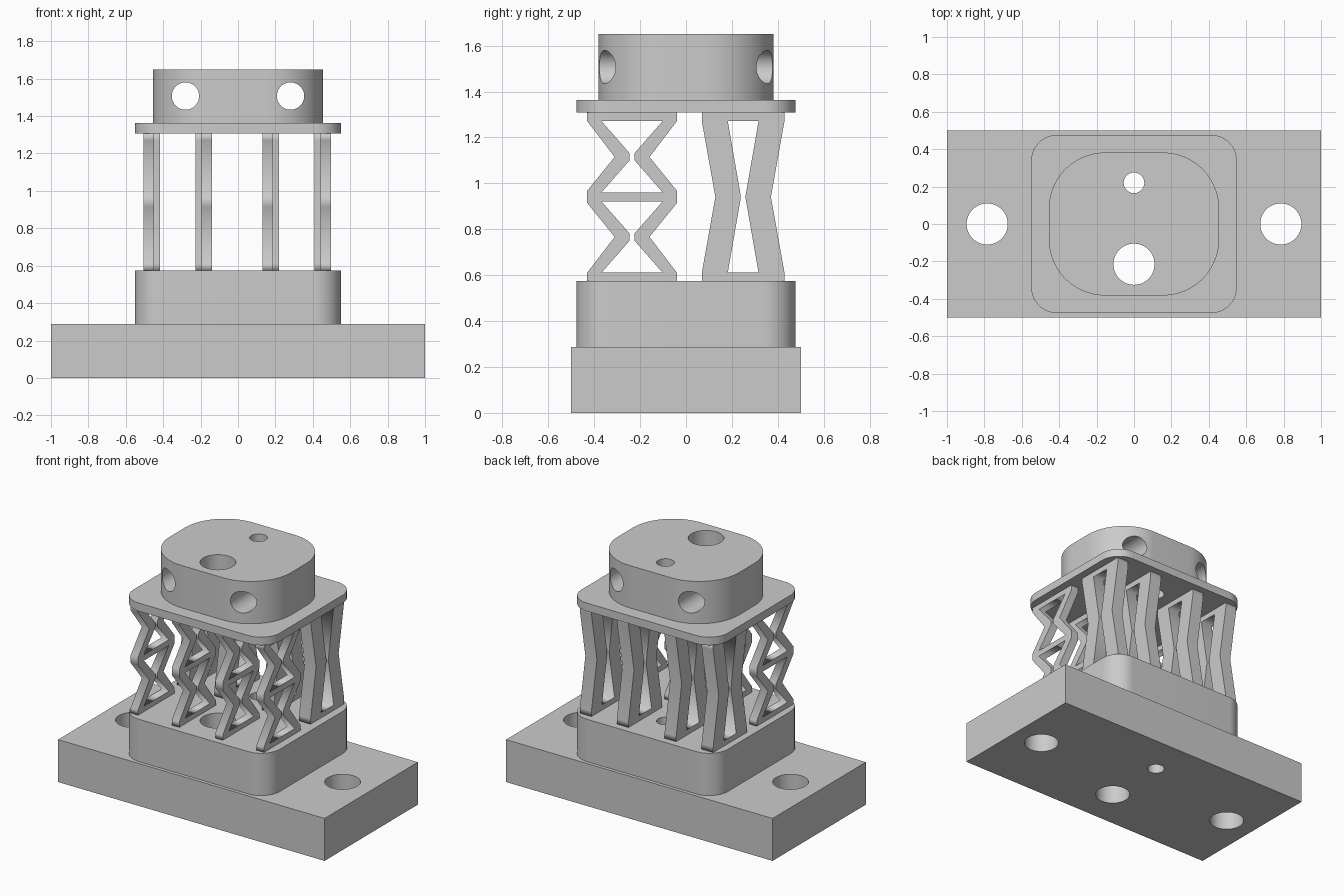
import bpy, bmesh, math

cube = bpy.data.objects.get("Cube")
if cube:
    bpy.data.objects.remove(cube, do_unlink=True)

grey = bpy.data.materials.new("plain grey")
grey.use_nodes = True
grey.diffuse_color = (0.6, 0.6, 0.6, 1)
grey.node_tree.nodes["Principled BSDF"].inputs["Base Color"].default_value = (0.6, 0.6, 0.6, 1)


def bake(obj):
    """Evaluated mesh of an object, welded and with outward normals."""
    bpy.context.view_layer.update()
    graph = bpy.context.evaluated_depsgraph_get()
    mesh = bpy.data.meshes.new_from_object(obj.evaluated_get(graph))
    bm = bmesh.new()
    bm.from_mesh(mesh)
    bmesh.ops.remove_doubles(bm, verts=bm.verts, dist=1e-4)
    bmesh.ops.recalc_face_normals(bm, faces=bm.faces)
    bm.to_mesh(mesh)
    bm.free()
    return mesh


def extrude(name, loops, depth):
    """Fill an outline with holes and extrude it, centred on local z."""
    curve = bpy.data.curves.new(name, "CURVE")
    curve.dimensions = "2D"
    curve.fill_mode = "BOTH"
    curve.extrude = depth / 2
    for loop in loops:
        spline = curve.splines.new("POLY")
        spline.points.add(len(loop) - 1)
        for point, (u, v) in zip(spline.points, loop):
            point.co = (u, v, 0, 1)
        spline.use_cyclic_u = True
    temp = bpy.data.objects.new(name + "_profile", curve)
    bpy.context.collection.objects.link(temp)
    mesh = bake(temp)
    bpy.data.objects.remove(temp, do_unlink=True)
    mesh.name = name
    mesh.materials.clear()
    mesh.materials.append(grey)
    return mesh


def place(name, mesh, location, rotation=(0, 0, 0)):
    obj = bpy.data.objects.new(name, mesh)
    obj.location = location
    obj.rotation_euler = rotation
    bpy.context.collection.objects.link(obj)
    return obj


def circle(x, y, r, n=64):
    return [(x + r * math.cos(math.tau * i / n), y + r * math.sin(math.tau * i / n))
            for i in range(n)]


def rounded_rect(hx, hy, r, n=20):
    points = []
    for quarter, (sx, sy) in enumerate([(1, 1), (-1, 1), (-1, -1), (1, -1)]):
        for i in range(n + 1):
            a = (quarter + i / n) * math.pi / 2
            points.append((sx * (hx - r) + r * math.cos(a), sy * (hy - r) + r * math.sin(a)))
    return points


def mirrored(side):
    """Close a right-hand profile with its mirror image."""
    return side + [(-u, v) for u, v in reversed(side)]


def smooth(obj):
    bpy.ops.object.select_all(action="DESELECT")
    obj.select_set(True)
    bpy.context.view_layer.objects.active = obj
    bpy.ops.object.shade_smooth_by_angle(angle=math.radians(30))


def slab(name, outline, holes, z0, z1):
    return place(name, extrude(name, [outline] + holes, z1 - z0), (0, 0, (z0 + z1) / 2))


# Stacked blocks, all pierced by two vertical bores
bores = [circle(0, -0.215, 0.11), circle(0, 0.22, 0.055)]
mounts = [circle(s * 0.785, 0, 0.11) for s in (-1, 1)]
base = slab("base", [(-1, -0.5), (1, -0.5), (1, 0.5), (-1, 0.5)], bores + mounts, 0, 0.288)
block = slab("lower_block", rounded_rect(0.55, 0.477, 0.14), bores, 0.288, 0.575)
plate = slab("upper_plate", rounded_rect(0.55, 0.477, 0.14), bores, 1.308, 1.363)
head = slab("head", rounded_rect(0.455, 0.382, 0.3), bores, 1.363, 1.65)

# Cross bores through the head, front to back
for s in (-1, 1):
    cutter = place("cross_bore", extrude("cross_bore", [circle(0, 0, 0.073)], 2),
                   (s * 0.281, 0, 1.507), (math.pi / 2, 0, 0))
    cutter.hide_render = True
    cut = head.modifiers.new("cross_bore", "BOOLEAN")
    cut.operation = "DIFFERENCE"
    cut.solver = "EXACT"
    cut.object = cutter
    head.data = bake(head)
    head.modifiers.clear()
    bpy.data.objects.remove(cutter, do_unlink=True)

for obj in (base, block, plate, head):
    smooth(obj)

# Front springs: two stacked hourglass cells with a middle bar
upright = (math.pi / 2, 0, math.pi / 2)
low, high = 0.573, 1.31
zigzag = mirrored([(0.196, low), (0.196, 0.61), (0.076, 0.767), (0.196, 0.915),
                   (0.196, 0.967), (0.076, 1.115), (0.196, 1.272), (0.196, high)])


def hourglass(wide, z0, z1, flat):
    mid = (z0 + z1) / 2
    return mirrored([(wide, z0), (0.011, mid - flat), (0.011, mid + flat), (wide, z1)])


cells = [hourglass(0.133, 0.611, 0.921, 0.016), hourglass(0.133, 0.961, 1.271, 0.016)]
front_mesh = extrude("front_spring", [zigzag] + cells, 0.056)
for i, x in enumerate((-0.476, -0.167, 0.16, 0.469)):
    place(f"front_spring_{i + 1}", front_mesh, (x, -0.235, 0), upright)

# Back springs: one tall, thick-walled hourglass
waist = mirrored([(0.18, low), (0.18, 0.611), (0.121, 0.941), (0.18, 1.271), (0.18, high)])
back_mesh = extrude("back_spring", [waist, hourglass(0.067, 0.611, 1.271, 0.008)], 0.087)
for i, x in enumerate((-0.461, -0.183, 0.175, 0.453)):
    place(f"back_spring_{i + 1}", back_mesh, (x, 0.249, 0), upright)
